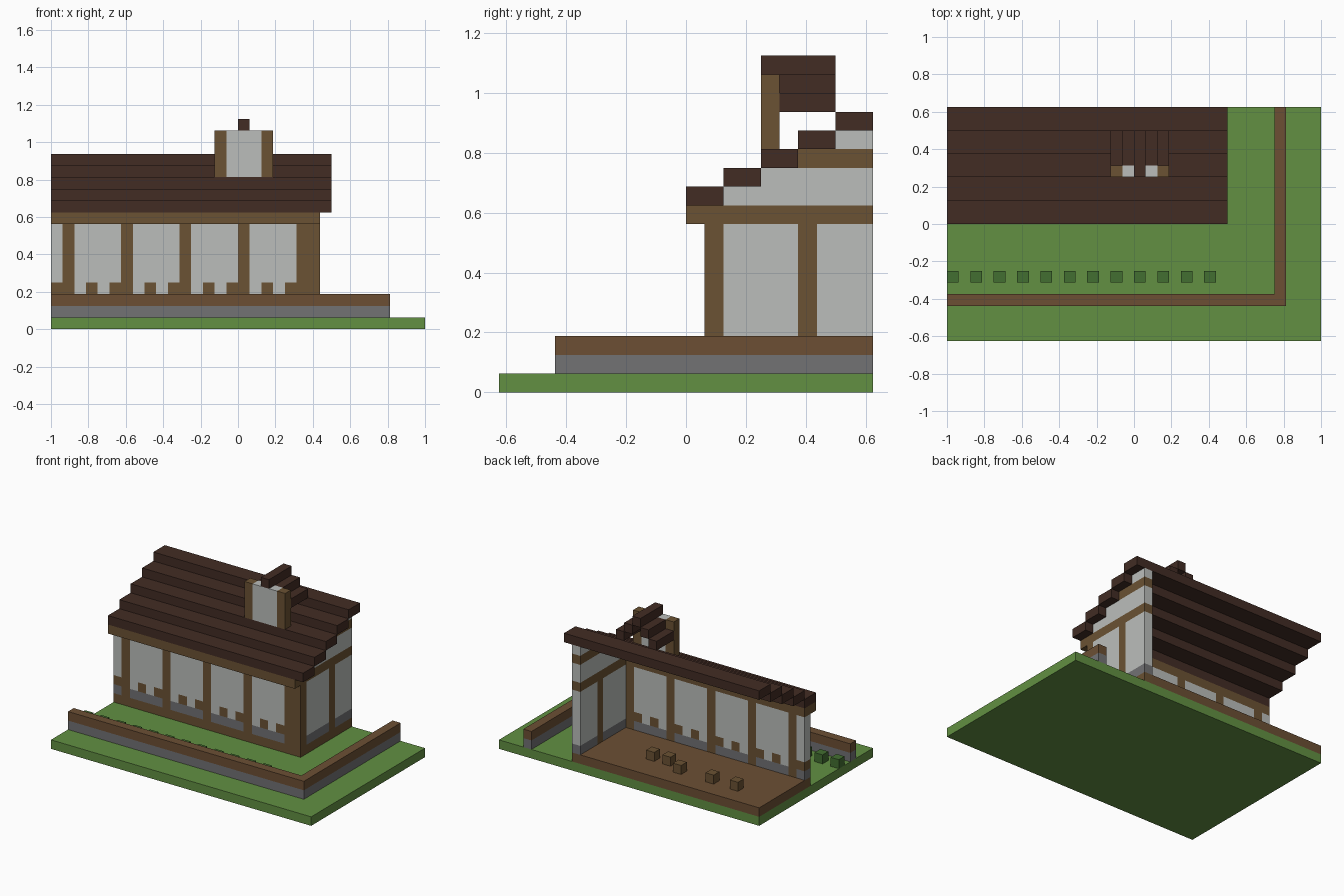
import bpy
import bmesh
from mathutils import Matrix, Vector

if "Cube" in bpy.data.objects:
    bpy.data.objects.remove(bpy.data.objects["Cube"], do_unlink=True)

UNIT = 1 / 16               # edge of one building block
CENTRE = Vector((16, 10, 0))


def linear(c):
    c /= 255
    return c / 12.92 if c <= 0.04045 else ((c + 0.055) / 1.055) ** 2.4


def material(name, *rgb):
    mat = bpy.data.materials.new(name)
    colour = [linear(c) for c in rgb] + [1]
    mat.diffuse_color = colour
    mat.use_nodes = True
    shader = mat.node_tree.nodes["Principled BSDF"]
    shader.inputs["Base Color"].default_value = colour
    shader.inputs["Roughness"].default_value = 0.9
    return mat


GRASS = material("grass_green", 98, 144, 66)
BUSH = material("bush_green", 66, 110, 49)
STONE = material("stone_grey", 114, 114, 116)
WOOD = material("timber_brown", 107, 82, 51)
EARTH = material("plank_brown", 108, 79, 52)
PLASTER = material("plaster_white", 187, 190, 187)
TILE = material("roof_dark_brown", 66, 44, 36)


def blocks(name, mat, boxes):
    """One object from boxes given as (x range, y range, z range) in blocks."""
    bm = bmesh.new()
    for box in boxes:
        low, high = (Vector(corner) for corner in zip(*box))
        size = (high - low) * UNIT
        middle = ((low + high) / 2 - CENTRE) * UNIT
        place = Matrix.Translation(middle) @ Matrix.Diagonal((*size, 1))
        bmesh.ops.create_cube(bm, size=1, matrix=place)
    mesh = bpy.data.meshes.new(name)
    bm.to_mesh(mesh)
    bm.free()
    mesh.materials.append(mat)
    obj = bpy.data.objects.new(name, mesh)
    bpy.context.collection.objects.link(obj)
    return obj


def one(n):
    return (n, n + 1)


# Ground and garden wall
blocks("lawn", GRASS, [((0, 32), (0, 20), (0, 1))])
for name, mat, z in (("garden_wall_base", STONE, 1), ("garden_wall_cap", EARTH, 2)):
    blocks(name, mat, [((0, 29), (3, 4), one(z)), ((28, 29), (4, 20), one(z))])
blocks("bushes", BUSH, [(one(x), one(5), one(1)) for x in range(0, 24, 2)])

# Floor and stools
blocks("floor", EARTH, [((0, 22), (12, 20), one(1))])
stools = ((15, 16), (13, 16), (11, 17), (7, 17), (4, 17))
blocks("stools", WOOD, [(one(x), one(y), one(2)) for x, y in stools])

# Front wall: a post every five blocks, with a patterned bay after each
FRONT = one(11)
posts = range(1, 22, 5)
timber = [((0, 22), FRONT, one(1)), (one(0), FRONT, one(3))]
plaster = [(one(0), FRONT, (4, 9))]
stone = [(one(0), FRONT, one(2))]
for p in posts:
    timber.append((one(p), FRONT, (2, 9)))
    if p < 21:
        bay = (p + 1, p + 5)
        stone.append((bay, FRONT, one(2)))
        plaster.append((bay, FRONT, (4, 9)))
        plaster += [(one(p + i), FRONT, one(3)) for i in (1, 3)]
        timber += [(one(p + i), FRONT, one(3)) for i in (2, 4)]
blocks("front_wall_timber", WOOD, timber)
blocks("front_wall_panels", PLASTER, plaster)
blocks("front_wall_footing", STONE, stone)
blocks("front_beam", WOOD, [((0, 22), (10, 12), one(9))])

# Side wall with stepped gable
SIDE = one(22)
blocks("side_wall_timber", WOOD, [
    (SIDE, (11, 12), (1, 9)),
    (SIDE, (12, 20), one(1)),
    (SIDE, one(16), (2, 9)),
    (SIDE, (10, 20), one(9)),
    (SIDE, (16, 20), one(12)),
])
bays = ((12, 16), (17, 20))
blocks("side_wall_footing", STONE, [(SIDE, y, one(2)) for y in bays])
blocks("side_wall_panels", PLASTER,
       [(SIDE, y, (3, 9)) for y in bays]
       + [(SIDE, (y, 20), one(z)) for y, z in ((12, 10), (14, 11), (18, 13))])

# Stepped roof
blocks("roof", TILE, [((0, 24), (10 + 2 * i, 12 + 2 * i), one(10 + i)) for i in range(5)])

# Dormer with its own small stepped roof
blocks("dormer_posts", WOOD, [(one(x), one(14), (13, 17)) for x in (14, 18)])
blocks("dormer_panel", PLASTER, [((15, 18), one(14), (13, 17))])
dormer = [(one(16), (14, 18), one(17))]
for i in (1, 2):
    dormer += [(one(16 + s * i), (15, 18), one(17 - i)) for s in (-1, 1)]
blocks("dormer_roof", TILE, dormer)
